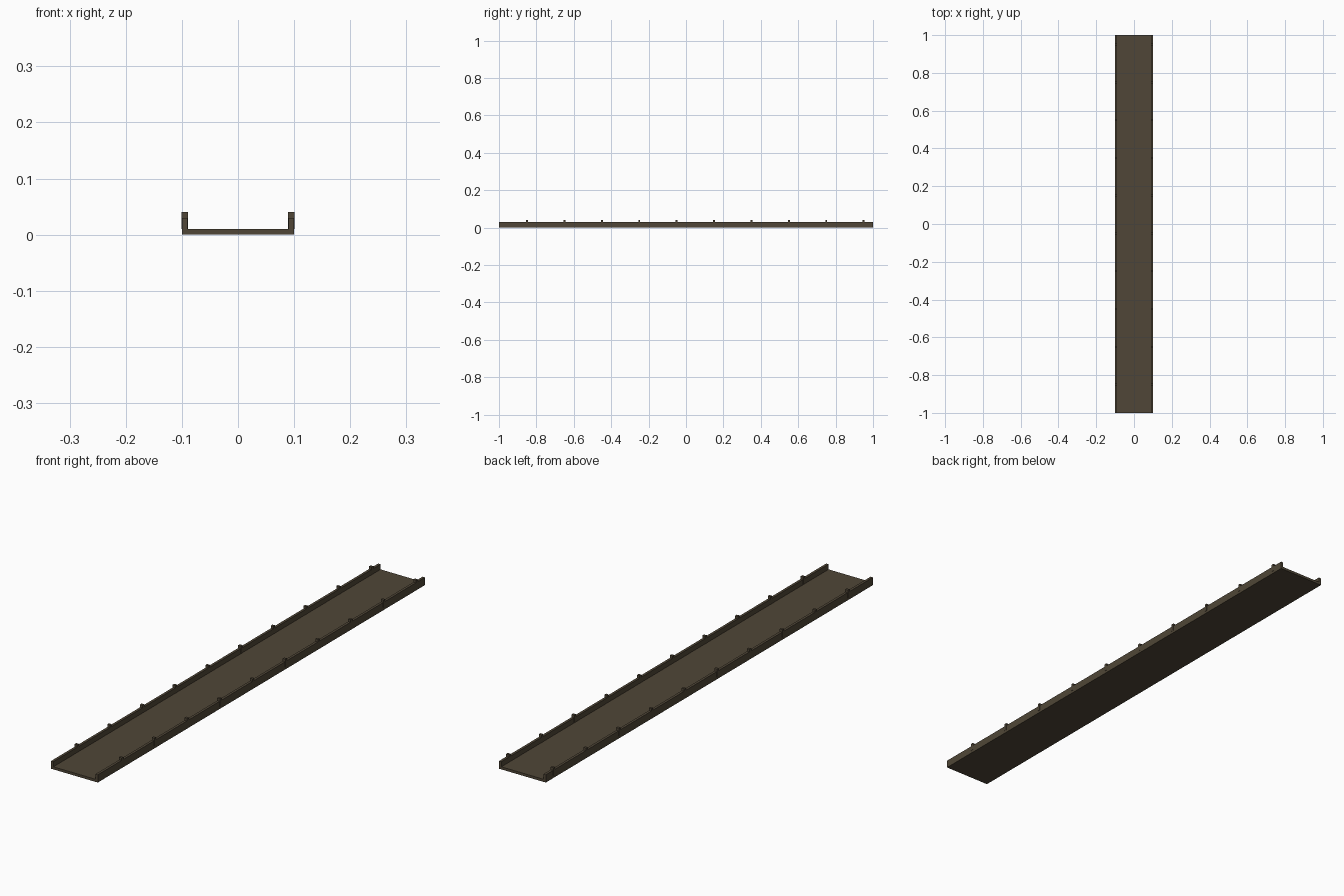
import bpy

cube = bpy.data.objects.get("Cube")
if cube:
    bpy.data.objects.remove(cube, do_unlink=True)

# One dark weathered brown for everything
brown = bpy.data.materials.new("dark_brown")
brown.use_nodes = True
colour = (0.08, 0.062, 0.038, 1)
brown.diffuse_color = colour
brown.node_tree.nodes["Principled BSDF"].inputs["Base Color"].default_value = colour


def box(name, low, high):
    """Box spanning two opposite corners."""
    bpy.ops.mesh.primitive_cube_add(size=1)
    ob = bpy.context.object
    ob.name = name
    ob.location = [(a + b) / 2 for a, b in zip(low, high)]
    ob.scale = [b - a for a, b in zip(low, high)]
    bpy.ops.object.transform_apply(location=True, rotation=False, scale=True)
    ob.data.materials.append(brown)
    return ob


# Deck
box("deck", (-0.1, -1, 0), (0.1, 1, 0.01))

# Side rails with evenly spaced posts
for side, sign in (("left", 1), ("right", -1)):
    inner, outer = 0.09, 0.1
    x = sorted((sign * inner, sign * outer))
    box(side + "_rail", (x[0], -1, 0.01), (x[1], 1, 0.03))
    x = sorted((sign * (inner - 0.0005), sign * (outer + 0.001)))
    for i in range(10):
        y = -0.85 + 0.2 * i
        box(f"{side}_post_{i + 1}", (x[0], y - 0.005, 0.01), (x[1], y + 0.005, 0.04))
